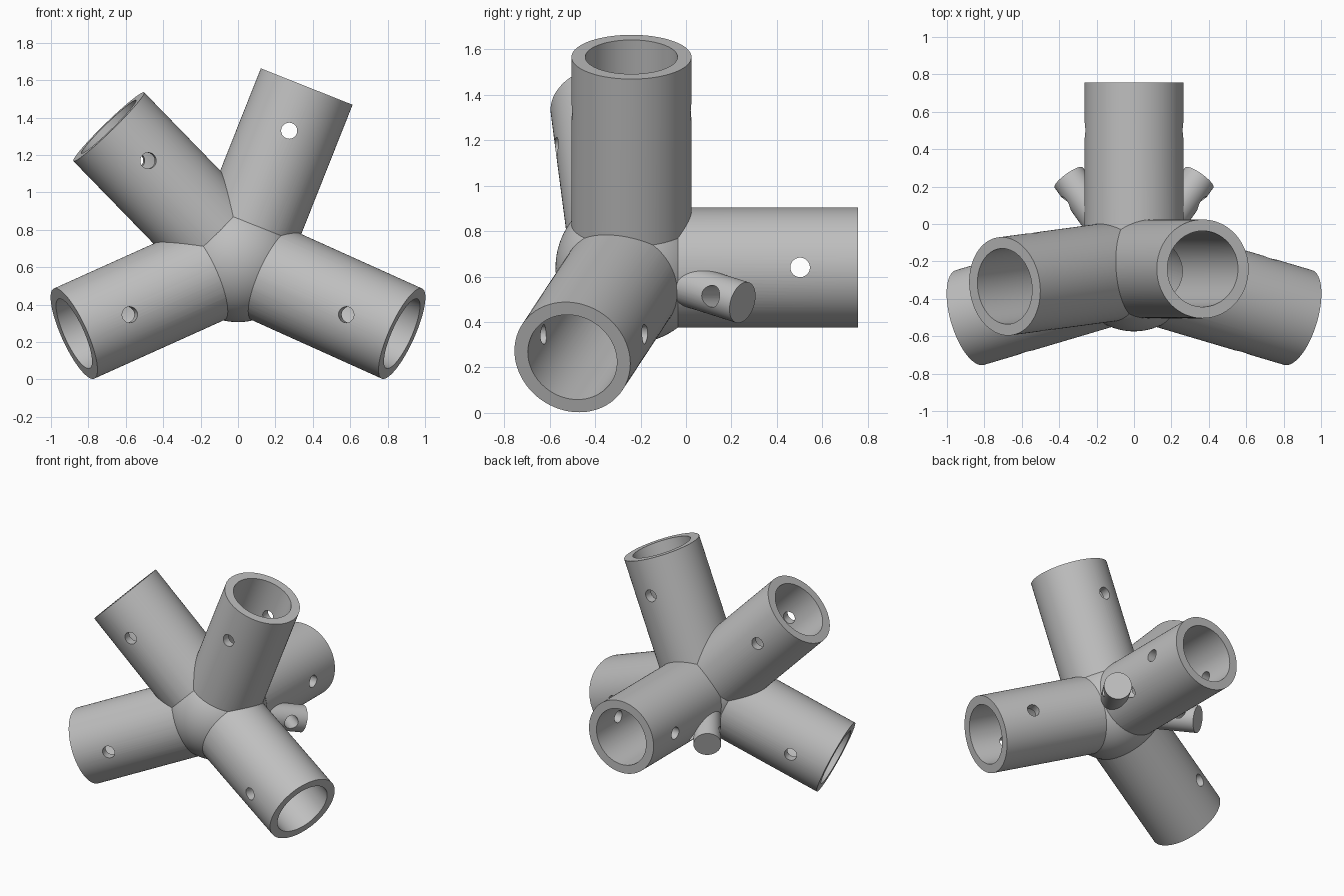
import bpy
import math
from mathutils import Vector

if "Cube" in bpy.data.objects:
    bpy.data.objects.remove(bpy.data.objects["Cube"], do_unlink=True)

CENTRE = Vector((0, -0.24, 0.64))
CORE_R, HOLLOW_R, ROD_START = 0.334, 0.211, 0.045
TUBE_R, BORE_R, PIN_R = 0.264, 0.203, 0.043
TUBE_LEN, PIN_AT = 0.996, 0.742
PEG_R, PEG_LEN, PEG_PIN_AT, PEG_PIN_R = 0.093, 0.62, 0.51, 0.048

# Directions of the five sockets and the two pegs
sockets = [Vector(d).normalized() for d in (
    (0, 1, 0), (0.877, -0.26, -0.395), (-0.877, -0.26, -0.395),
    (0.367, 0, 0.925), (-0.69, -0.093, 0.71))]
pegs = [Vector((s * 0.35, 0.49, -0.155)).normalized() for s in (1, -1)]

grey = bpy.data.materials.new("plain grey")
grey.use_nodes = True
colour = (0.52, 0.52, 0.52, 1)
grey.diffuse_color = colour
grey.node_tree.nodes["Principled BSDF"].inputs["Base Color"].default_value = colour


def rod(name, start, end, radius, sides=96):
    """Solid cylinder between two points."""
    axis = end - start
    bpy.ops.mesh.primitive_cylinder_add(
        vertices=sides, radius=radius, depth=axis.length, location=(start + end) / 2,
        rotation=axis.to_track_quat('Z', 'Y').to_euler())
    obj = bpy.context.object
    obj.name = name
    obj.data.materials.append(grey)
    return obj


def arm(name, direction, length, radius):
    """Rod reaching outwards from within the core."""
    return rod(name, CENTRE + direction * ROD_START, CENTRE + direction * length, radius)


def ball(name, radius):
    """Sphere at the centre, tilted so its seams miss the arms."""
    bpy.ops.mesh.primitive_uv_sphere_add(
        segments=96, ring_count=48, radius=radius, location=CENTRE, rotation=(0.23, 0.41, 0.17))
    obj = bpy.context.object
    obj.name = name
    obj.data.materials.append(grey)
    return obj


def combine(target, other, operation):
    """Apply a boolean and discard the second solid."""
    mod = target.modifiers.new("cut", 'BOOLEAN')
    mod.operation = operation
    mod.solver = 'EXACT'
    mod.object = other
    bpy.context.view_layer.objects.active = target
    bpy.ops.object.modifier_apply(modifier=mod.name)
    bpy.data.objects.remove(other, do_unlink=True)


def cross_pin(direction, distance, radius, reach):
    """Level pin hole across an arm."""
    across = direction.cross(Vector((0, 0, 1))).normalized()
    middle = CENTRE + direction * distance
    return rod("pin_hole", middle - across * reach, middle + across * reach, radius, 40)


# Round core with solid arms
hub = ball("hub_connector", CORE_R)
for d in sockets:
    combine(hub, arm("socket", d, TUBE_LEN, TUBE_R), 'UNION')
for d in pegs:
    combine(hub, arm("peg", d, PEG_LEN, PEG_R), 'UNION')

# Hollow middle, bores and pin holes
combine(hub, ball("hollow", HOLLOW_R), 'DIFFERENCE')
for d in sockets:
    combine(hub, arm("bore", d, TUBE_LEN + 0.1, BORE_R), 'DIFFERENCE')
for d in sockets:
    combine(hub, cross_pin(d, PIN_AT, PIN_R, 0.3), 'DIFFERENCE')
for d in pegs:
    combine(hub, cross_pin(d, PEG_PIN_AT, PEG_PIN_R, 0.14), 'DIFFERENCE')

# Smooth walls with crisp rims and seams
bpy.ops.object.select_all(action='DESELECT')
hub.select_set(True)
bpy.context.view_layer.objects.active = hub
bpy.ops.object.shade_smooth_by_angle(angle=math.radians(20))
